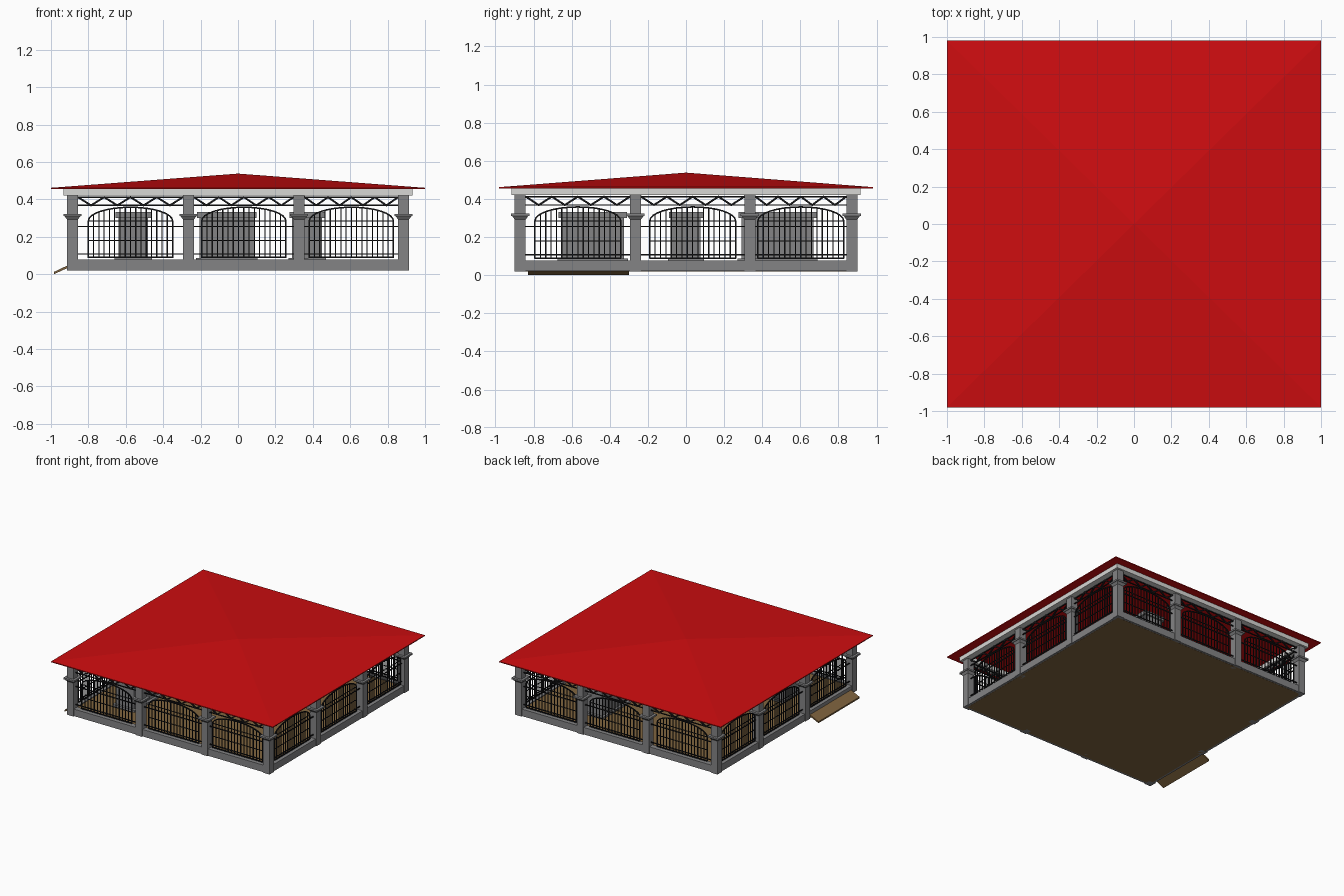
import bpy, bmesh, math
from mathutils import Vector, Matrix

old = bpy.data.objects.get("Cube")
if old:
    bpy.data.objects.remove(old)


def material(name, rgb):
    m = bpy.data.materials.new(name)
    m.use_nodes = True
    m.diffuse_color = (*rgb, 1)
    m.node_tree.nodes["Principled BSDF"].inputs["Base Color"].default_value = (*rgb, 1)
    return m


RED = material("roof_red", (0.62, 0.004, 0.005))
GREY = material("stone_grey", (0.23, 0.23, 0.235))
PALE = material("pale_beam", (0.68, 0.68, 0.66))
TAN = material("floor_tan", (0.22, 0.13, 0.05))
BLACK = material("iron_black", (0.008, 0.008, 0.009))


def finish(bm, name, mat):
    bmesh.ops.recalc_face_normals(bm, faces=bm.faces)
    me = bpy.data.meshes.new(name)
    bm.to_mesh(me)
    bm.free()
    me.materials.append(mat)
    ob = bpy.data.objects.new(name, me)
    bpy.context.collection.objects.link(ob)
    return ob


def box(bm, lo, hi):
    lo, hi = Vector(lo), Vector(hi)
    size = Matrix.Diagonal((*(hi - lo), 1))
    bmesh.ops.create_cube(bm, size=1, matrix=Matrix.Translation((lo + hi) / 2) @ size)


def strut(bm, p, q, w):
    # square bar between two points
    p, q = Vector(p), Vector(q)
    d = q - p
    turn = d.to_track_quat('Z', 'Y').to_matrix().to_4x4()
    size = Matrix.Diagonal((w, w, d.length + w * 0.5, 1))
    bmesh.ops.create_cube(bm, size=1, matrix=Matrix.Translation((p + q) / 2) @ turn @ size)


def taper(bm, x, y, z0, r0, z1, r1):
    # square block whose half-width changes from r0 to r1
    mat = Matrix.Translation((x, y, (z0 + z1) / 2)) @ Matrix.Rotation(math.pi / 4, 4, 'Z')
    k = math.sqrt(2)
    bmesh.ops.create_cone(bm, cap_ends=True, segments=4, radius1=r0 * k, radius2=r1 * k,
                          depth=z1 - z0, matrix=mat)


def ring(bm, ox, oy, t, z0, z1):
    # rectangular frame made of four beams
    for s in (-1, 1):
        box(bm, (-ox, min(s * oy, s * (oy - t)), z0), (ox, max(s * oy, s * (oy - t)), z1))
        box(bm, (min(s * ox, s * (ox - t)), t - oy, z0), (max(s * ox, s * (ox - t)), oy - t, z1))


HX, HY = 0.885, 0.87          # post centre lines
POSTS_X = (-HX, -0.265, 0.327, HX)
POSTS_Y = (-HY, -0.265, 0.335, HY)
HALF = 0.029
BASE, SILL, TOP = 0.02, 0.078, 0.42

# Hipped roof with a thin eave
bm = bmesh.new()
eave = [(-1, -0.98), (1, -0.98), (1, 0.98), (-1, 0.98)]
low = [bm.verts.new((x, y, 0.455)) for x, y in eave]
high = [bm.verts.new((x, y, 0.462)) for x, y in eave]
apex = bm.verts.new((0, 0, 0.538))
bm.faces.new(low)
for i in range(4):
    j = (i + 1) % 4
    bm.faces.new((low[i], low[j], high[j], high[i]))
    bm.faces.new((high[i], high[j], apex))
finish(bm, "roof", RED)

# Pale eave beam
bm = bmesh.new()
ring(bm, 0.932, 0.915, 0.06, TOP, 0.456)
finish(bm, "eave_beam", PALE)

# Floor slab and stone plinth
bm = bmesh.new()
box(bm, (-0.89, -0.875, BASE), (0.89, 0.875, 0.072))
finish(bm, "floor", TAN)
bm = bmesh.new()
ring(bm, 0.908, 0.892, 0.045, BASE + 0.001, SILL)
finish(bm, "plinth", GREY)

# Entrance ramp
bm = bmesh.new()
profile = [(-0.985, 0.0), (-0.985, 0.012), (-0.905, 0.05), (-0.905, 0.036)]
face = bm.faces.new([bm.verts.new((x, -0.83, z)) for x, z in profile])
out = bmesh.ops.extrude_face_region(bm, geom=[face])
bmesh.ops.translate(bm, vec=(0, 0.53, 0),
                    verts=[v for v in out["geom"] if isinstance(v, bmesh.types.BMVert)])
finish(bm, "ramp", TAN)

# Posts around the edge, each with a flared capital
bm = bmesh.new()
spots = {(x, s * HY) for x in POSTS_X for s in (-1, 1)}
spots |= {(s * HX, y) for y in POSTS_Y for s in (-1, 1)}
for x, y in sorted(spots):
    box(bm, (x - HALF, y - HALF, BASE), (x + HALF, y + HALF, TOP))
    taper(bm, x, y, 0.292, HALF, 0.31, 0.042)
    taper(bm, x, y, 0.31, 0.048, 0.323, 0.048)
finish(bm, "posts", GREY)

# Iron work: arched grilles, rails and trusses in every bay
FOOT, SPRING, CROWN, GW = 0.09, 0.285, 0.358, 0.225


def arch(t):
    # height of the arch at t from -1 to 1 across the grille
    return SPRING + (CROWN - SPRING) * math.sqrt(max(0, 1 - t * t))


def grille(bm, at, mid, a, b):
    n = 16
    for i in range(1, n):
        t = 2 * i / n - 1
        strut(bm, at(mid + GW * t, FOOT), at(mid + GW * t, arch(t)), 0.006)
    line = [(-1, FOOT)]
    line += [(-math.cos(math.pi * i / n), arch(math.cos(math.pi * i / n))) for i in range(n + 1)]
    line += [(1, FOOT), (-1, FOOT)]
    for (t0, z0), (t1, z1) in zip(line, line[1:]):
        strut(bm, at(mid + GW * t0, z0), at(mid + GW * t1, z1), 0.008)
    for z in (0.18, 0.285):
        strut(bm, at(mid - GW, z), at(mid + GW, z), 0.005)
    for z in (0.108, 0.255):
        strut(bm, at(a, z), at(b, z), 0.007)


def truss(bm, at, a, b):
    z0, z1, n = 0.368, 0.412, 8
    for z in (z0, z1):
        strut(bm, at(a, z), at(b, z), 0.007)
    for i in range(n):
        u0, u1 = a + (b - a) * i / n, a + (b - a) * (i + 1) / n
        ends = (z1, z0) if i % 2 == 0 else (z0, z1)
        strut(bm, at(u0, ends[0]), at(u1, ends[1]), 0.01)


sides = {
    "front": (POSTS_X, lambda u, z: (u, -HY, z)),
    "back": (POSTS_X, lambda u, z: (u, HY, z)),
    "right": (POSTS_Y, lambda u, z: (-HX, u, z)),
    "left": (POSTS_Y, lambda u, z: (HX, u, z)),
}
for name, (posts, at) in sides.items():
    bars, frames = bmesh.new(), bmesh.new()
    for p, q in zip(posts, posts[1:]):
        a, b = p + HALF, q - HALF
        grille(bars, at, (a + b) / 2, a, b)
        truss(frames, at, a, b)
    finish(bars, name + "_grilles", BLACK)
    finish(frames, name + "_trusses", BLACK)

# Stone blocks standing inside, with a foot slab and a cap slab
blocks = [(-0.56, -0.49, 0.08, 0.165), (-0.06, 0, 0.145, 0.075), (0.37, 0.48, 0.08, 0.19)]
bm = bmesh.new()
for x, y, w, d in blocks:
    for z0, z1, grow in ((0.07, 0.088, 0.02), (0.088, 0.3, 0), (0.3, 0.332, 0.015)):
        box(bm, (x - w - grow, y - d - grow, z0), (x + w + grow, y + d + grow, z1))
finish(bm, "inner_blocks", GREY)
